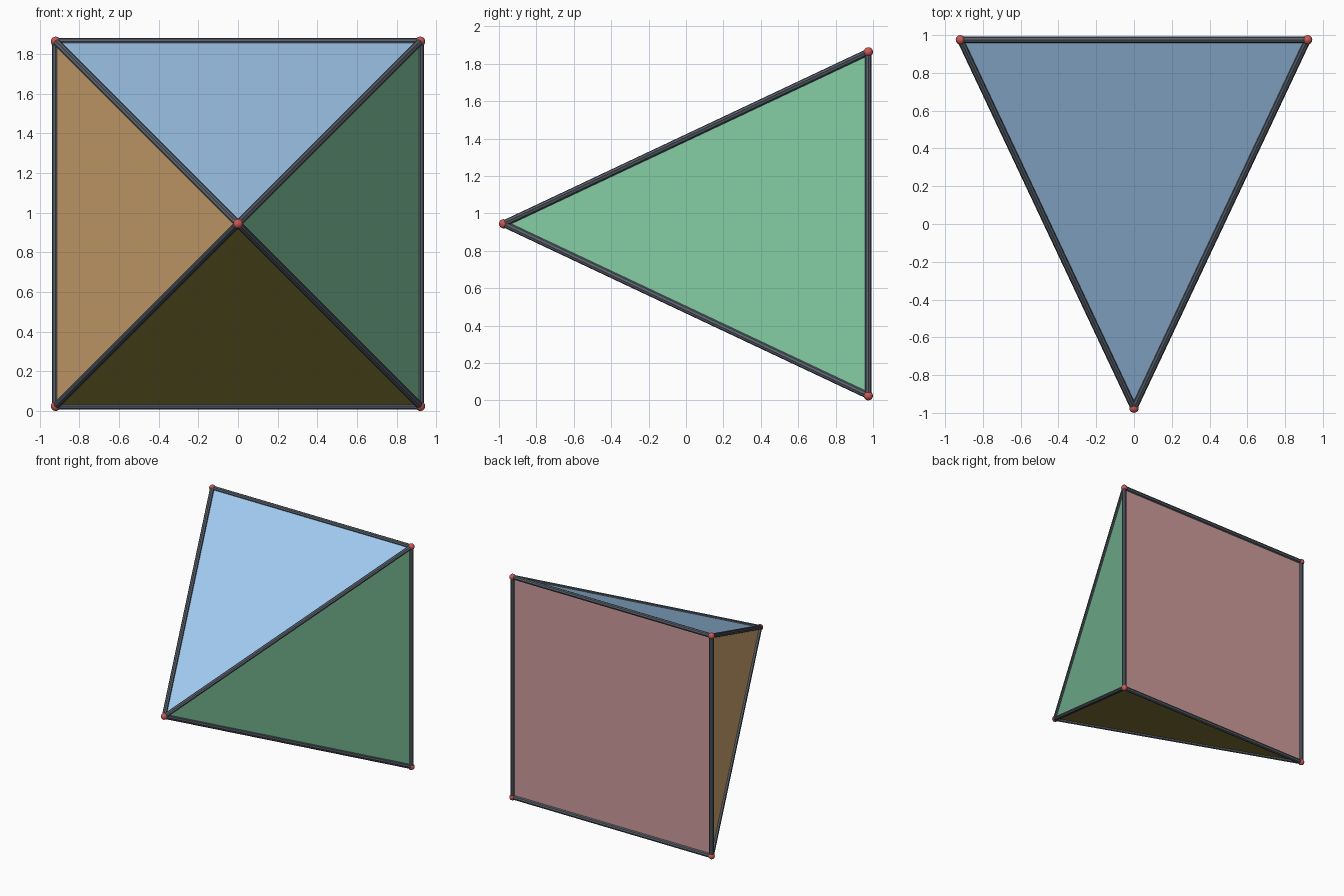
import bpy, bmesh
from math import radians
from mathutils import Vector

if "Cube" in bpy.data.objects:
    bpy.data.objects.remove(bpy.data.objects["Cube"])

H, D, R_BALL, R_BAR = 0.919, 0.975, 0.025, 0.018
ZC = H + R_BALL


def material(name, rgb):
    m = bpy.data.materials.new(name)
    m.diffuse_color = (*rgb, 1)
    m.use_nodes = True
    m.node_tree.nodes["Principled BSDF"].inputs["Base Color"].default_value = m.diffuse_color
    return m


def mesh_object(name, bm, mats):
    me = bpy.data.meshes.new(name)
    bm.to_mesh(me)
    bm.free()
    for m in mats:
        me.materials.append(m)
    ob = bpy.data.objects.new(name, me)
    bpy.context.collection.objects.link(ob)
    return ob


# Key points: square base at the back, apex at the front
apex = Vector((0, -D, ZC))
corners = [Vector((x * H, D, ZC + z * H)) for x, z in ((-1, -1), (1, -1), (1, 1), (-1, 1))]

# Coloured pyramid: base, then bottom, right, top and left sides
colours = [("pink", (0.62, 0.33, 0.33)), ("olive", (0.32, 0.27, 0.05)),
           ("green", (0.24, 0.63, 0.38)), ("blue", (0.36, 0.60, 0.88)),
           ("tan", (0.75, 0.45, 0.19))]
bm = bmesh.new()
base = [bm.verts.new(c) for c in corners]
tip = bm.verts.new(apex)
bm.faces.new(base)
for i in range(4):
    bm.faces.new((base[i], base[(i + 1) % 4], tip)).material_index = i + 1
bmesh.ops.recalc_face_normals(bm, faces=bm.faces[:])
mesh_object("pyramid_faces", bm, [material(n, c) for n, c in colours])

# Dark rods along every edge
rod_mat = material("dark_grey", (0.10, 0.12, 0.15))
edges = [(corners[i], corners[(i + 1) % 4]) for i in range(4)] + [(c, apex) for c in corners]
for i, (a, b) in enumerate(edges):
    bpy.ops.mesh.primitive_cylinder_add(vertices=8, radius=R_BAR, depth=(b - a).length,
                                        location=(a + b) / 2,
                                        rotation=(b - a).to_track_quat('Z', 'Y').to_euler())
    rod = bpy.context.object
    rod.name = f"edge_rod_{i + 1}"
    rod.data.materials.append(rod_mat)

# Red balls on the corners
ball_mat = material("red", (0.60, 0.10, 0.09))
for i, p in enumerate(corners + [apex]):
    bpy.ops.mesh.primitive_uv_sphere_add(segments=16, ring_count=8, radius=R_BALL, location=p)
    ball = bpy.context.object
    ball.name = f"corner_ball_{i + 1}"
    bpy.ops.object.shade_smooth_by_angle(angle=radians(40))
    ball.data.materials.append(ball_mat)
